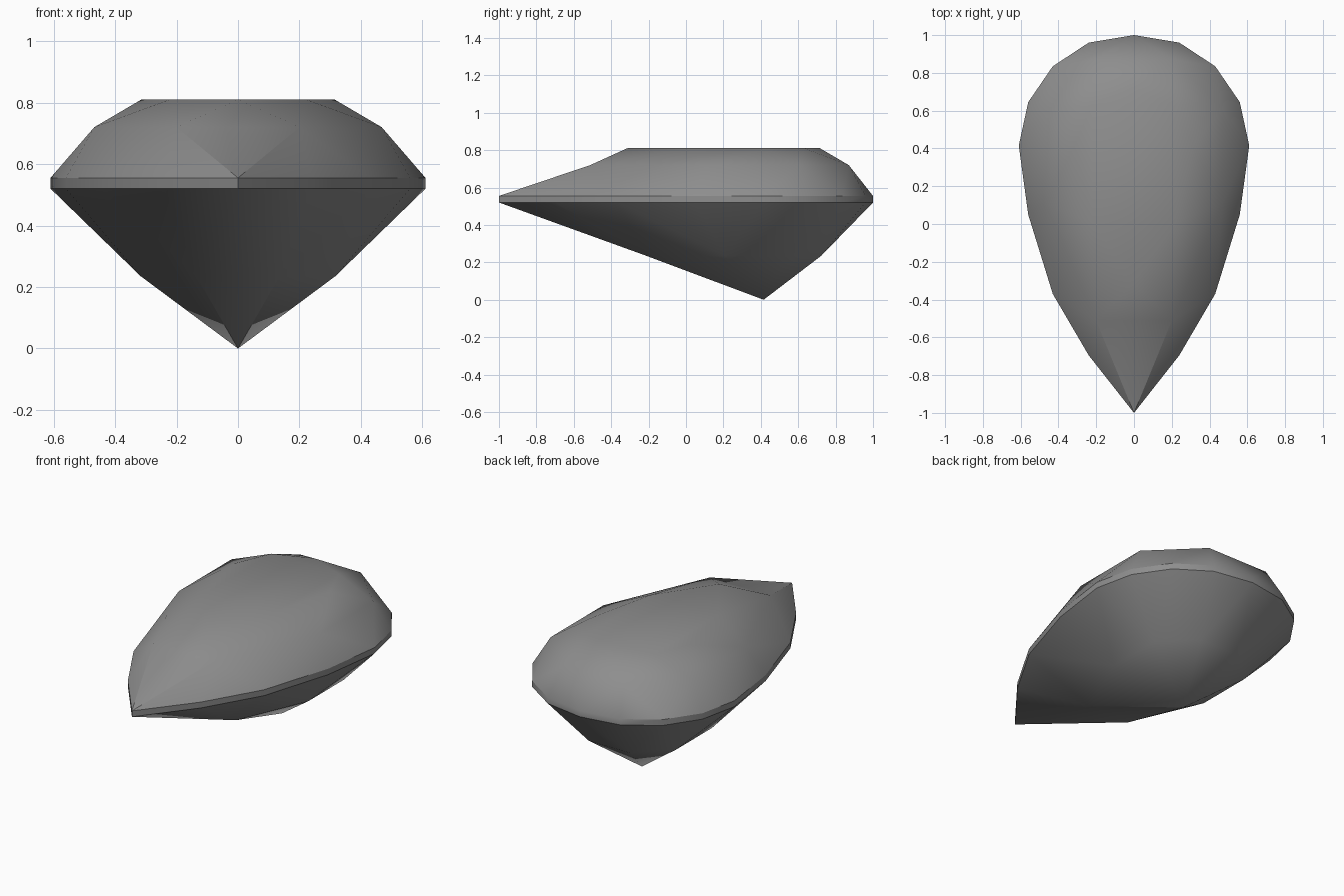
import bpy
import bmesh
import math

cube = bpy.data.objects.get("Cube")
if cube:
    bpy.data.objects.remove(cube, do_unlink=True)

# Single grey gem material
GREY = (0.27, 0.27, 0.27, 1.0)
mat = bpy.data.materials.new("gem_grey")
mat.use_nodes = True
mat.diffuse_color = GREY
mat.node_tree.nodes["Principled BSDF"].inputs["Base Color"].default_value = GREY

# Pear outline from the front tip round the left side to the back, then mirrored
CENTRE_Y = 0.415
half = [(0, -1), (0.24, -0.695), (0.43, -0.37), (0.56, 0.05), (0.61, 0.415),
        (0.56, 0.645), (0.43, 0.835), (0.24, 0.96), (0, 1)]
outline = half + [(-x, y) for x, y in half[-2:0:-1]]
N = len(outline)

bm = bmesh.new()


def ring(scale, z, start=0, step=1):
    """Outline scaled towards the culet axis, as a dict of index -> vertex."""
    return {i: bm.verts.new((outline[i][0] * scale,
                             CENTRE_Y + (outline[i][1] - CENTRE_Y) * scale, z))
            for i in range(start, N, step)}


pavilion = ring(0.565, 0.235, 1, 2)
girdle_low = ring(1, 0.52)
girdle_top = ring(1, 0.555)
crown = ring(0.835, 0.72, 1, 2)
table = ring(0.515, 0.81, 0, 2)
culet = bm.verts.new((0, CENTRE_Y, 0))

# Girdle band and the half facets that meet it
for i in range(N):
    j = (i + 1) % N
    odd = i if i % 2 else j
    bm.faces.new((girdle_low[i], girdle_low[j], girdle_top[j], girdle_top[i]))
    bm.faces.new((girdle_top[i], girdle_top[j], crown[odd]))
    bm.faces.new((girdle_low[j], girdle_low[i], pavilion[odd]))

# Main kites above and below, folded across the middle, and star facets
for i in range(0, N, 2):
    a, b, k = (i - 1) % N, i + 1, (i + 2) % N
    bm.faces.new((girdle_top[i], crown[b], crown[a]))
    bm.faces.new((crown[a], crown[b], table[i]))
    bm.faces.new((table[i], crown[b], table[k]))
    bm.faces.new((girdle_low[i], pavilion[a], pavilion[b]))
    bm.faces.new((culet, pavilion[b], pavilion[a]))

# Flat table on top
bm.faces.new(list(table.values()))
bmesh.ops.recalc_face_normals(bm, faces=bm.faces[:])

mesh = bpy.data.meshes.new("pear_cut_gem")
bm.to_mesh(mesh)
bm.free()
mesh.materials.append(mat)
gem = bpy.data.objects.new("pear_cut_gem", mesh)
bpy.context.collection.objects.link(gem)

# Soft shading between shallow facets, sharp elsewhere
bpy.ops.object.select_all(action="DESELECT")
gem.select_set(True)
bpy.context.view_layer.objects.active = gem
bpy.ops.object.shade_smooth_by_angle(angle=math.radians(30))
